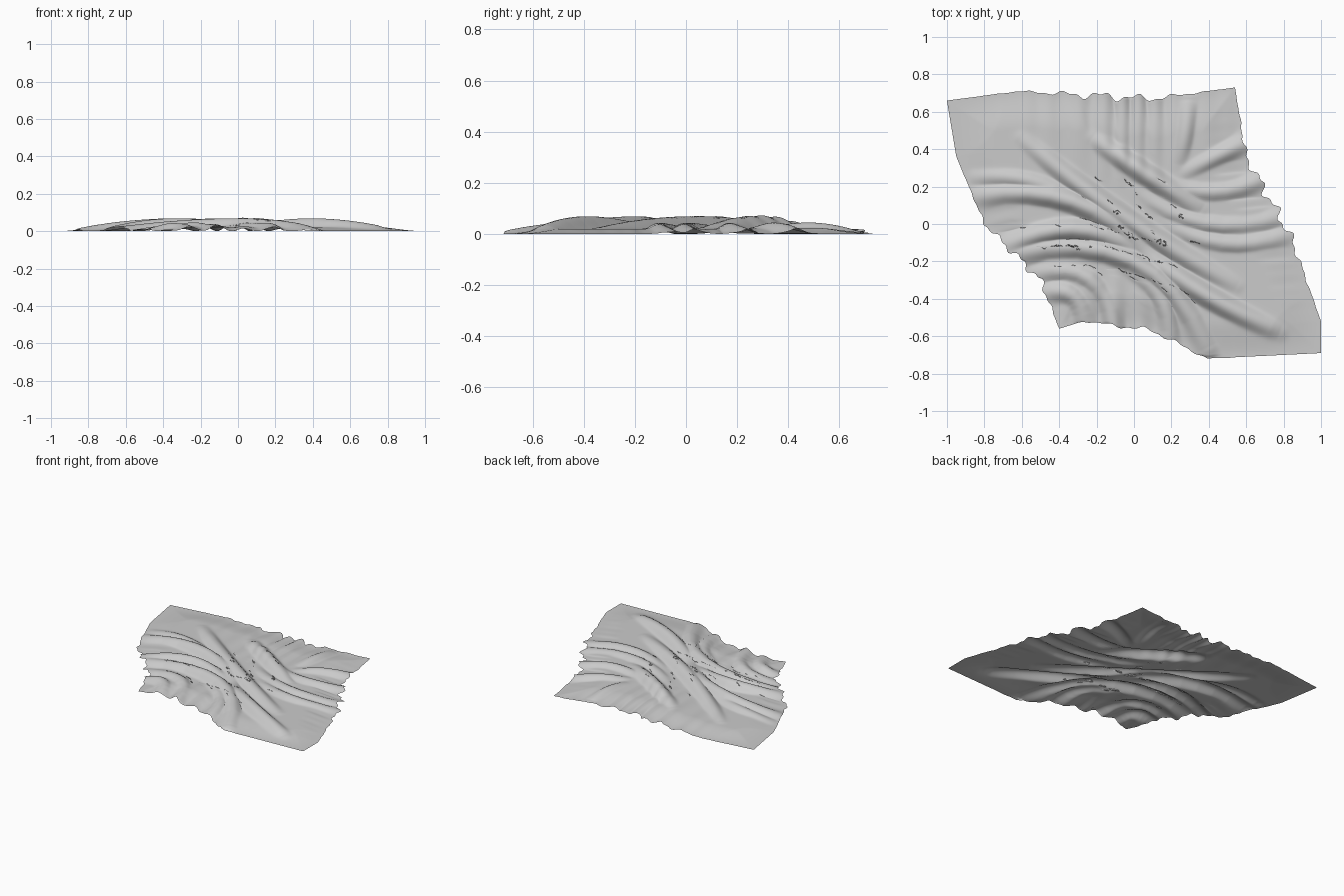
import bpy, bmesh, math
from mathutils import Vector

if "Cube" in bpy.data.objects:
    bpy.data.objects.remove(bpy.data.objects["Cube"])

N = 180  # grid resolution

# Outline of the sheet seen from above: four edges with a few bends each
TOP = [(-1, .66), (-.62, .71), (.1, .67), (.54, .73)]
BOTTOM = [(-.4, -.56), (-.27, -.52), (.1, -.57), (.39, -.72), (1, -.69)]
LEFT = [BOTTOM[0], (-.5, -.3), (-.8, 0), (-.95, .36), TOP[0]]
RIGHT = [BOTTOM[-1], (1, -.52), (.84, -.07), (.6, .36), TOP[-1]]

# Fold crests as arcs: start, middle, end
LONG_FOLDS = [
    [(-.6, .46), (-.1, .07), (.55, -.33)],
    [(-.22, .46), (0, .31), (.36, .08)],
    [(-.82, .15), (-.4, .14), (.1, -.17)],
    [(-.68, -.12), (-.3, -.03), (.02, -.14)],
    [(-.65, -.16), (.05, -.23), (.39, -.66)],
    [(.04, -.14), (.4, -.39), (.78, -.57)],
]
SIDE_FOLDS = [
    [(.61, .44), (.4, .34), (.25, .26)],
    [(.29, .66), (.27, .45), (.24, .32)],
    [(.7, .25), (.4, .17), (.15, .24)],
    [(.79, .04), (.4, 0), (0, .19)],
    [(.82, -.06), (.45, -.1), (.15, .02)],
    [(-.52, -.26), (-.22, -.31), (-.12, -.54)],
    [(.2, -.64), (.13, -.38), (-.1, -.22)],
    [(-.83, .25), (-.6, .24), (-.3, .13)],
    [(-.48, -.37), (-.33, -.38), (-.28, -.53)],
]


def sampler(points, ripple, waves, centre):
    """Walk an edge by arc length, crumpled around the given centre."""
    pts = [Vector(p) for p in points]
    lens = [(b - a).length for a, b in zip(pts, pts[1:])]

    def at(t):
        d, i = t * sum(lens), 0
        while i < len(lens) - 1 and d > lens[i]:
            d -= lens[i]
            i += 1
        p = pts[i].lerp(pts[i + 1], d / lens[i])
        n = (pts[i + 1] - pts[i]).orthogonal().normalized()
        w = math.sin(waves * t) + .6 * math.sin(2.3 * waves * t)
        fade = math.exp(-((t - centre) / .28) ** 2) * math.sin(math.pi * t)
        return p + n * (ripple * w * fade)
    return at


def crest(a, m, b, steps=8):
    """Quadratic arc through three points, as segments."""
    a, m, b = Vector(a), Vector(m), Vector(b)
    s = (m - a).length / ((m - a).length + (b - m).length)
    c = (m - a * (1 - s) ** 2 - b * s * s) / (2 * s * (1 - s))
    ts = [k / steps for k in range(steps + 1)]
    path = [a * (1 - t) ** 2 + c * (2 * t * (1 - t)) + b * t * t for t in ts]
    return [(p.x, p.y, q.x - p.x, q.y - p.y, (q - p).length_squared) for p, q in zip(path, path[1:])]


folds = [(.062, .052, crest(*f)) for f in LONG_FOLDS] + [(.038, .044, crest(*f)) for f in SIDE_FOLDS]
boxes = [(min(s[0] for s in f[2]) - .2, max(s[0] for s in f[2]) + .2,
          min(s[1] for s in f[2]) - .2, max(s[1] for s in f[2]) + .2) for f in folds]


def height(x, y, u, v):
    # gentle billow lifting the middle off the ground
    rim = min(1, min(u, 1 - u, v, 1 - v) / .14)
    total = (.018 * rim * rim * (3 - 2 * rim)) ** 3
    # rounded folds, tapering to both ends
    for (h, w, segs), (x0, x1, y0, y1) in zip(folds, boxes):
        if not (x0 < x < x1 and y0 < y < y1):
            continue
        best, where = 9, 0
        for i, (ax, ay, dx, dy, l2) in enumerate(segs):
            t = max(0, min(1, ((x - ax) * dx + (y - ay) * dy) / l2))
            d = (x - ax - t * dx) ** 2 + (y - ay - t * dy) ** 2
            if d < best:
                best, where = d, (i + t) / len(segs)
        taper = .3 + .7 * max(0, math.sin(math.pi * where)) ** .8
        total += (h * taper * math.exp(-best / (w * w))) ** 3
    z = total ** (1 / 3)
    # fine pleats hanging from the back edge
    pleat = max(0, 1 - (1 - v) / .35) * max(0, 1 - abs(x + .05) / .6)
    z += .009 * pleat * (1 + math.sin(x * 55 + 2 * math.sin(x * 9)))
    # fine pleats along the short front edge
    pleat = max(0, 1 - v / .25) * max(0, 1 - abs(x + .1) / .4)
    z += .01 * pleat * (1 + math.sin(x * 45))
    # the two long corners lie flat
    corner = min(math.hypot(x + 1, y - .66), math.hypot(x - 1, y + .69))
    return 1.1 * z * min(1, corner / .3)


# Cloth sheet: blended patch between the four edges, raised by the folds
T = [i / N for i in range(N + 1)]
tops, bots, lefts, rights = ([f(t) for t in T] for f in (
    sampler(TOP, .018, 50, .6), sampler(BOTTOM, .012, 45, .25),
    sampler(LEFT, .02, 55, .2), sampler(RIGHT, .02, 55, .6)))
c00, c10, c01, c11 = (Vector(p) for p in (BOTTOM[0], BOTTOM[-1], TOP[0], TOP[-1]))

bm = bmesh.new()
rows = []
for j, v in enumerate(T):
    row = []
    for i, u in enumerate(T):
        p = (bots[i] * (1 - v) + tops[i] * v + lefts[j] * (1 - u) + rights[j] * u
             - c00 * (1 - u) * (1 - v) - c10 * u * (1 - v) - c01 * (1 - u) * v - c11 * u * v)
        row.append(bm.verts.new((p.x, p.y, height(p.x, p.y, u, v))))
    rows.append(row)
for lower, upper in zip(rows, rows[1:]):
    for i in range(N):
        bm.faces.new((lower[i], lower[i + 1], upper[i + 1], upper[i])).smooth = True

# Puff the folds: slide the slopes outward so crests are round and creases tight
bm.normal_update()
shifts = [(vert, vert.normal.copy()) for vert in bm.verts if not vert.is_boundary]
for vert, n in shifts:
    vert.co.x += .01 * n.x
    vert.co.y += .01 * n.y

mesh = bpy.data.meshes.new("crumpled_cloth")
bm.to_mesh(mesh)
bm.free()
cloth = bpy.data.objects.new("crumpled_cloth", mesh)
bpy.context.collection.objects.link(cloth)
